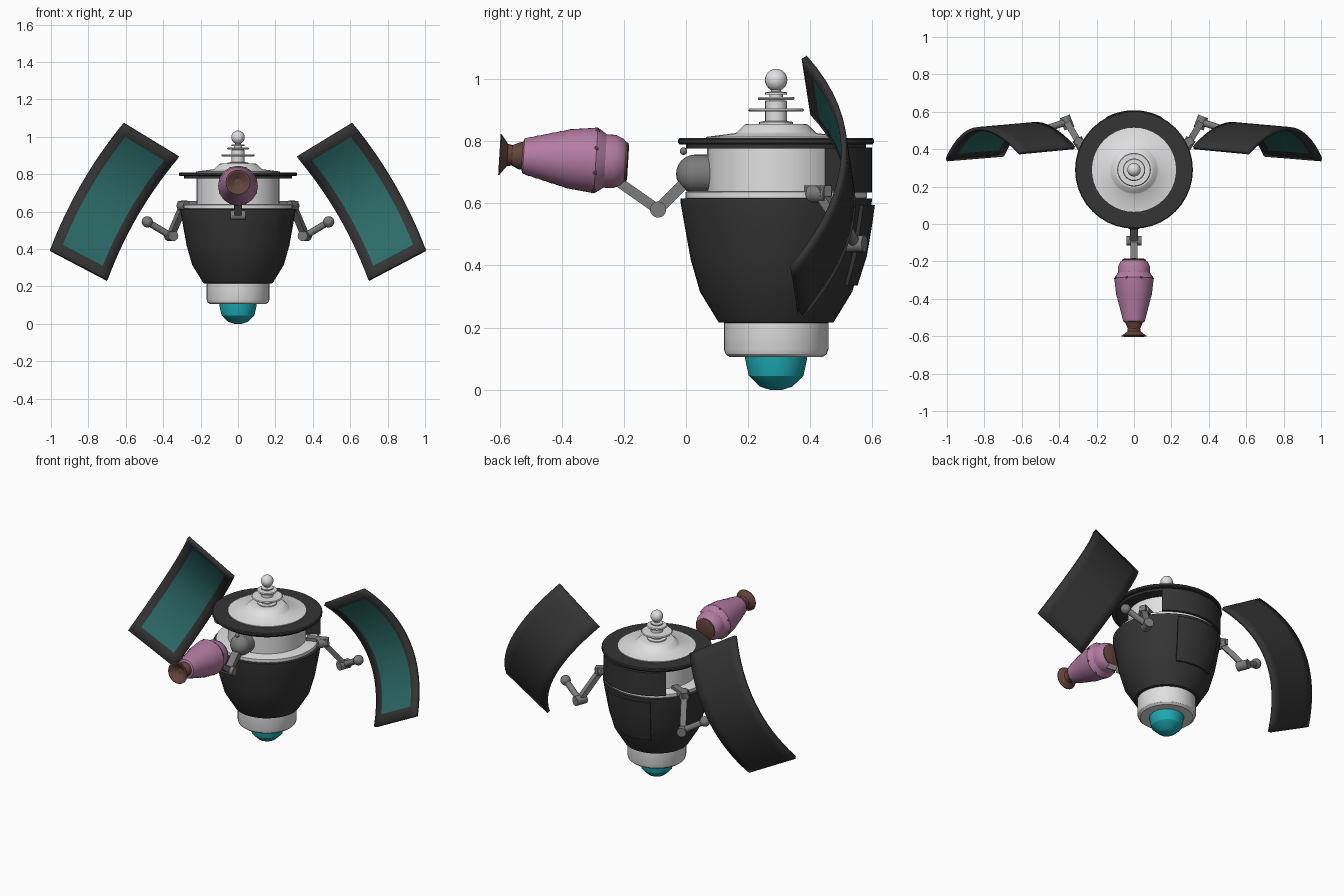
import bpy, bmesh, math
from mathutils import Vector, Matrix

cube = bpy.data.objects.get("Cube")
if cube:
    bpy.data.objects.remove(cube)


def material(name, rgb):
    m = bpy.data.materials.new(name)
    m.use_nodes = True
    m.diffuse_color = (*rgb, 1)
    m.node_tree.nodes["Principled BSDF"].inputs["Base Color"].default_value = (*rgb, 1)
    return m


DARK = material("charcoal", (0.035, 0.035, 0.035))
WHITE = material("off_white", (0.75, 0.75, 0.76))
GREY = material("mid_grey", (0.2, 0.2, 0.2))
PINK = material("mauve", (0.45, 0.2, 0.36))
BROWN = material("brown", (0.13, 0.06, 0.045))
TEAL = material("dark_teal", (0.025, 0.15, 0.14))
AQUA = material("aqua", (0.012, 0.4, 0.45))

AXIS = Vector((0, 0.29, 0))


def finish(name, bm, mats, mirror=False, angle=32):
    bmesh.ops.recalc_face_normals(bm, faces=bm.faces)
    mesh = bpy.data.meshes.new(name)
    bm.to_mesh(mesh)
    bm.free()
    for m in mats:
        mesh.materials.append(m)
    ob = bpy.data.objects.new(name, mesh)
    bpy.context.collection.objects.link(ob)
    bpy.ops.object.select_all(action='DESELECT')
    ob.select_set(True)
    bpy.context.view_layer.objects.active = ob
    bpy.ops.object.shade_smooth_by_angle(angle=math.radians(angle))
    if mirror:
        ob.modifiers.new("Mirror", 'MIRROR')
    return ob


def lathe(name, profile, mat, matrix=None, steps=40):
    """Revolve an open (radius, height) profile; ends are capped."""
    bm = bmesh.new()
    rings = []
    for r, z in profile:
        rings.append([bm.verts.new((r * math.cos(math.tau * i / steps),
                                    r * math.sin(math.tau * i / steps), z))
                      for i in range(steps)])
    for a, b in zip(rings, rings[1:]):
        for i in range(steps):
            j = (i + 1) % steps
            bm.faces.new((a[i], a[j], b[j], b[i]))
    bm.faces.new(rings[0])
    bm.faces.new(rings[-1])
    bm.transform(matrix or Matrix.Translation(AXIS))
    return finish(name, bm, [mat])


def sector(name, profile, mat, half_angle):
    """Sweep a closed profile around the body axis, centred on the back."""
    bm = bmesh.new()
    face = bm.faces.new([bm.verts.new((0, r, z)) for r, z in profile])
    bm.transform(Matrix.Rotation(-half_angle, 4, 'Z'))
    bmesh.ops.spin(bm, geom=[face] + face.edges[:] + face.verts[:], cent=(0, 0, 0),
                   axis=(0, 0, 1), angle=2 * half_angle, steps=16)
    bm.transform(Matrix.Translation(AXIS))
    return finish(name, bm, [mat])


def along(a, b):
    d = Vector(b) - Vector(a)
    return Matrix.Translation((Vector(a) + Vector(b)) / 2) @ d.to_track_quat('Z', 'Y').to_matrix().to_4x4(), d.length


def rod(name, a, b, r, mat=GREY, mirror=False, sides=16):
    m, length = along(a, b)
    bm = bmesh.new()
    bmesh.ops.create_cone(bm, cap_ends=True, segments=sides, radius1=r, radius2=r,
                          depth=length, matrix=m)
    return finish(name, bm, [mat], mirror)


def beam(name, a, b, width, depth, mirror=False):
    m, length = along(a, b)
    bm = bmesh.new()
    bmesh.ops.create_cube(bm, size=1, matrix=m @ Matrix.Diagonal((width, depth, length, 1)))
    return finish(name, bm, [GREY], mirror)


def ball(name, centre, r, mat=GREY, mirror=False, scale=(1, 1, 1)):
    bm = bmesh.new()
    bmesh.ops.create_uvsphere(bm, u_segments=20, v_segments=12, radius=r,
                              matrix=Matrix.Translation(centre) @ Matrix.Diagonal((*scale, 1)))
    return finish(name, bm, [mat], mirror)


# Central body, bottom to top
lathe("lamp_bulb", [(.02, 0), (.052, .01), (.088, .045), (.1, .1), (.1, .12)], AQUA, steps=16)
lathe("base_collar", [(.1, .105), (.15, .105), (.163, .115), (.168, .13), (.168, .215), (.16, .222)], WHITE)
lathe("hull", [(.16, .215), (.185, .217), (.245, .315), (.275, .42), (.293, .52),
               (.308, .605), (.308, .615), (.28, .615)], DARK)
lathe("deck_plate", [(.28, .61), (.292, .617), (.292, .636), (.28, .64)], WHITE)
lathe("neck_drum", [(.222, .63), (.222, .785)], WHITE)
lathe("under_ring", [(.22, .776), (.29, .776), (.29, .795), (.22, .795)], DARK)
lathe("rim_ring", [(.22, .79), (.31, .79), (.315, .795), (.315, .805), (.31, .81), (.22, .81)], DARK)
lathe("top_plate", [(.225, .80), (.225, .814), (.13, .826), (.125, .83), (.102, .853),
                    (.095, .856)], WHITE)

# Antenna
lathe("antenna_mast", [(.055, .85), (.055, .862), (.035, .865), (.035, .93), (.022, .932),
                       (.022, .95), (.035, .951), (.035, .957), (.016, .96), (.016, .975)], WHITE, steps=24)
for i, (z, r) in enumerate([(.9, .09), (.938, .06)]):
    lathe(f"antenna_disc_{i + 1}", [(r - .004, z - .005), (r, z), (r - .004, z + .005)], WHITE)
ball("antenna_ball", AXIS + Vector((0, 0, .997)), .036, WHITE)

# Rear shell and hatch
sector("rear_shell", [(.21, .635), (.308, .635), (.308, .78), (.21, .78)], DARK, math.radians(45))
sector("rear_hatch", [(.245, .335), (.262, .335), (.292, .43), (.309, .53), (.318, .595), (.29, .595)],
       DARK, math.radians(28))

# Front arm
rod("shoulder_barrel", (0, .03, .695), (0, .092, .695), .062, sides=28)
ball("shoulder_dome", (0, .03, .695), .062)
ball("shoulder_bolt", (0, -.008, .768), .012)
beam("front_upper_arm", (0, .0, .67), (0, -.09, .58), .045, .035)
rod("front_elbow", (-.04, -.09, .58), (.04, -.09, .58), .026)
beam("front_forearm", (0, -.09, .58), (0, -.24, .685), .035, .032)

# Nozzle, tapering towards the front
nozzle = along((0, -.19, .732), (0, -.6, .757))[0] @ Matrix.Translation((0, 0, -.205))
ridges = []
for i in range(6):
    s, r = .19 + i * .025, .092 - i * .0065
    ridges += [(r + .003, s), (r - .003, s + .018)]
lathe("nozzle_shell", [(.06, .002), (.075, .015), (.086, .04), (.086, .07), (.1, .09), (.106, .1),
                       (.102, .13)] + ridges + [(.052, .335), (.045, .337)], PINK, nozzle)
lathe("nozzle_back_cap", [(.064, .006), (.064, .0), (.055, -.004)], BROWN, nozzle, 28)
lathe("nozzle_mouth", [(.045, .33), (.044, .345), (.033, .37), (.036, .385), (.066, .408),
                       (.066, .411), (.058, .411), (.02, .385)], BROWN, nozzle, 28)
for i in range(8):
    a = math.tau * (i + .5) / 8
    ball(f"nozzle_rivet_{i + 1}", nozzle @ Vector((.102 * math.cos(a), .102 * math.sin(a), .1)), .007, BROWN)

# Side arms
mount, elbow, wrist = (.29, .43, .635), (.36, .545, .47), (.485, .505, .545)
beam("side_mount", (.2, .4, .64), (.315, .45, .64), .04, .035, True)
rod("side_shoulder", (.27, .4, .63), (.305, .455, .63), .028, mirror=True)
beam("side_upper_arm", mount, elbow, .035, .03, True)
rod("side_elbow", (.345, .51, .47), (.37, .575, .47), .028, mirror=True)
rod("side_forearm", elbow, wrist, .018, mirror=True)
ball("side_wrist", wrist, .03, mirror=True)

# Curved wing panels with a coloured front
top_out, top_in = Vector((.615, .372, 1.065)), Vector((.32, .4, .885))
low_out, low_in = Vector((1, .335, .4)), Vector((.695, .36, .24))
bow = Vector((.028, .145, .016))
us = [0, .065] + [.065 + .87 * i / 14 for i in range(1, 15)] + [1]
vs = [0, .15, .85, 1]
bm = bmesh.new()
grid = [[bm.verts.new(top_out.lerp(low_out, u).lerp(top_in.lerp(low_in, u), v)
                      + bow * (4 * u * (1 - u))) for v in vs] for u in us]
for i in range(len(us) - 1):
    for j in range(3):
        f = bm.faces.new((grid[i][j], grid[i][j + 1], grid[i + 1][j + 1], grid[i + 1][j]))
        f.material_index = 0 if j == 1 and 0 < i < len(us) - 2 else 1
wing = finish("wing_panel", bm, [TEAL, DARK])
if wing.data.polygons[0].normal.y > 0:
    wing.data.flip_normals()
solid = wing.modifiers.new("Thickness", 'SOLIDIFY')
solid.thickness = .02
solid.offset = -1
solid.material_offset = 1
solid.material_offset_rim = 1
wing.modifiers.new("Mirror", 'MIRROR')
